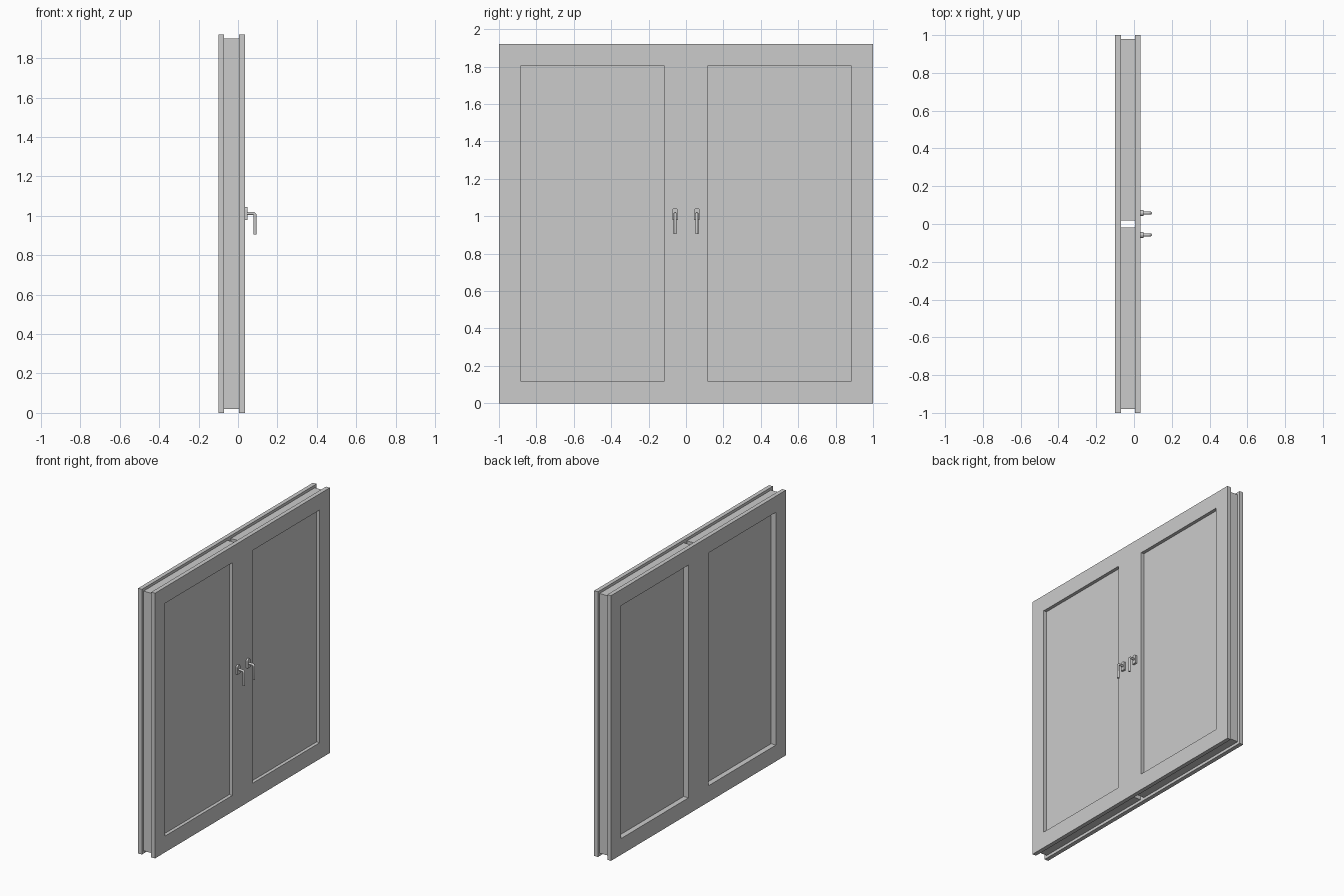
import bpy, bmesh, math

if "Cube" in bpy.data.objects:
    bpy.data.objects.remove(bpy.data.objects["Cube"])

H = 1.92                      # overall height
Z0, Z1 = 0.118, 1.803         # glazed opening, vertical
Y0, Y1 = 0.115, 0.885         # glazed opening, horizontal (each leaf)


def add_object(name, bm):
    mesh = bpy.data.meshes.new(name)
    bm.normal_update()
    bm.to_mesh(mesh)
    bm.free()
    obj = bpy.data.objects.new(name, mesh)
    bpy.context.collection.objects.link(obj)
    return obj


def frame(name, ys, zs, holes, x0, x1):
    """Flat grid of cells in the YZ plane with some cells open, thickened along x."""
    bm = bmesh.new()
    grid = [[bm.verts.new(((x0 + x1) / 2, y, z)) for z in zs] for y in ys]
    for i in range(len(ys) - 1):
        for j in range(len(zs) - 1):
            if (i, j) not in holes:
                bm.faces.new((grid[i][j], grid[i + 1][j],
                              grid[i + 1][j + 1], grid[i][j + 1]))
    obj = add_object(name, bm)
    mod = obj.modifiers.new("thickness", 'SOLIDIFY')
    mod.thickness = x1 - x0
    mod.offset = 0
    return obj


# Front and back cover frames, each with two openings
cover_ys = [-1, -Y1, -Y0, Y0, Y1, 1]
cover_zs = [0, Z0, Z1, H]
frame("front_frame", cover_ys, cover_zs, {(1, 1), (3, 1)}, 0.005, 0.035)
frame("back_frame", cover_ys, cover_zs, {(1, 1), (3, 1)}, -0.1, -0.07)


def handle(side, y):
    # Backplate with arched top
    r, zb, zc = 0.015, 0.98, 1.03
    outline = [(-r, zb), (r, zb)]
    outline += [(r * math.cos(a), zc + r * math.sin(a))
                for a in (math.pi * k / 12 for k in range(13))]
    bm = bmesh.new()
    rings = [[bm.verts.new((x, y + dy, z)) for dy, z in outline] for x in (0.035, 0.049)]
    n = len(outline)
    bm.faces.new(rings[0][::-1])
    bm.faces.new(rings[1])
    for i in range(n):
        k = (i + 1) % n
        bm.faces.new((rings[0][i], rings[0][k], rings[1][k], rings[1][i]))
    add_object("handle_backplate_" + side, bm)

    # Bent lever
    path = [(0.045, 1.012), (0.076, 1.012), (0.081, 1.0108), (0.0852, 1.0075),
            (0.087, 1.002), (0.087, 0.905)]
    curve = bpy.data.curves.new("handle_lever_" + side, 'CURVE')
    curve.dimensions = '3D'
    curve.bevel_depth = 0.008
    curve.bevel_resolution = 3
    curve.use_fill_caps = True
    spline = curve.splines.new('POLY')
    spline.points.add(len(path) - 1)
    for p, (x, z) in zip(spline.points, path):
        p.co = (x, y, z, 1)
    obj = bpy.data.objects.new("handle_lever_" + side, curve)
    bpy.context.collection.objects.link(obj)
    bpy.ops.object.select_all(action='DESELECT')
    obj.select_set(True)
    bpy.context.view_layer.objects.active = obj
    bpy.ops.object.convert(target='MESH')
    bpy.ops.object.shade_smooth_by_angle(angle=math.radians(40))


for side, s in (("left", -1), ("right", 1)):
    # Core of each leaf, set back from the cover edges and split in the middle
    frame("leaf_core_" + side, sorted(s * v for v in (0.018, Y0, Y1, 0.98)),
          [0.02, Z0, Z1, H - 0.02], {(1, 1)}, -0.07, 0.005)
    # Glazing unit
    frame("glazing_" + side, sorted((s * Y0, s * Y1)), [Z0, Z1], set(), -0.062, 0.011)
    handle(side, s * 0.058)
